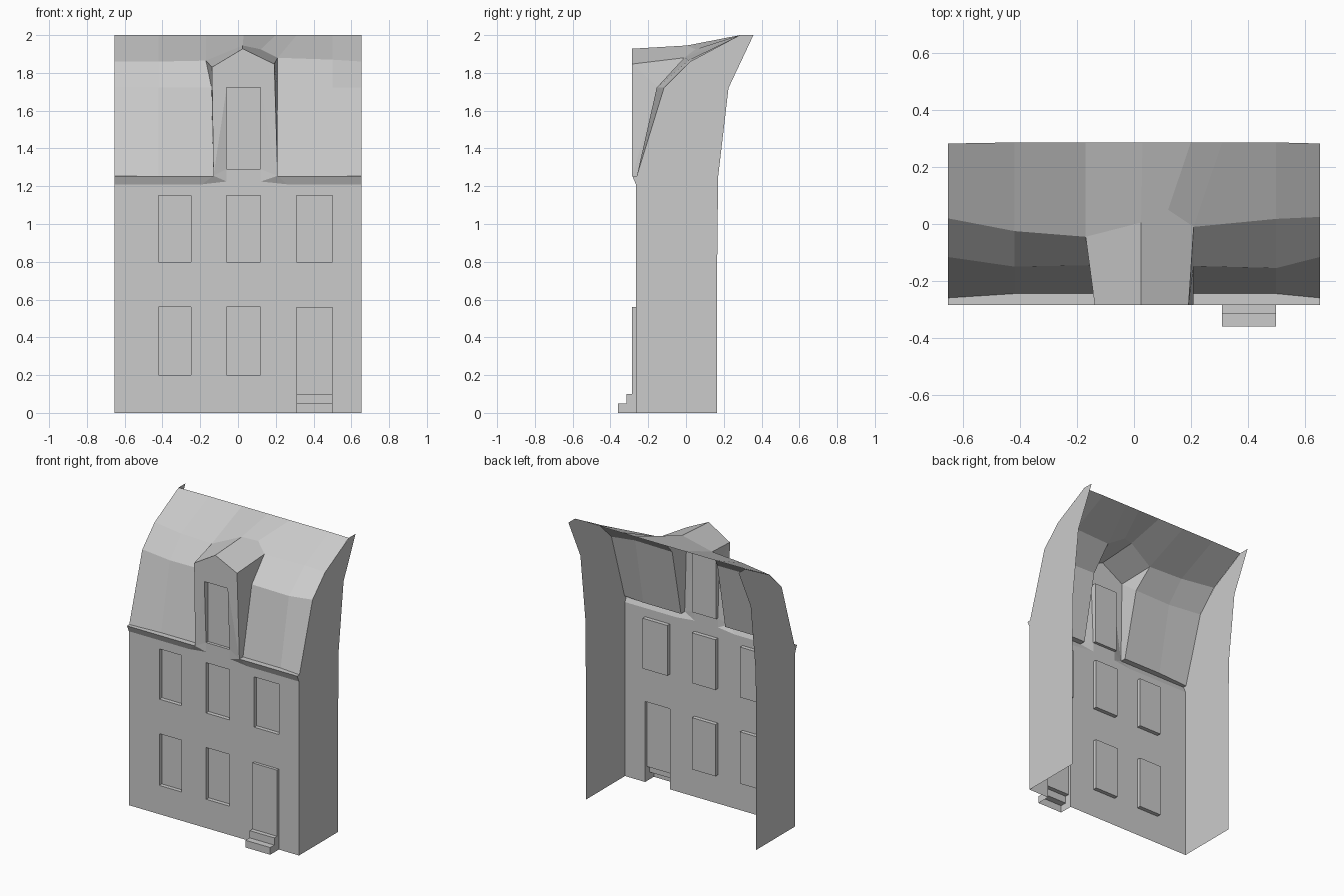
import bpy, bmesh

if "Cube" in bpy.data.objects:
    bpy.data.objects.remove(bpy.data.objects["Cube"])

def mesh_object(name, polys):
    """Build one flat-shaded sheet object from polygons given as point lists."""
    bm = bmesh.new()
    for pts in polys:
        bm.faces.new([bm.verts.new(p) for p in pts])
    bmesh.ops.remove_doubles(bm, verts=bm.verts, dist=0.0005)
    bmesh.ops.recalc_face_normals(bm, faces=bm.faces)
    me = bpy.data.meshes.new(name)
    bm.to_mesh(me)
    bm.free()
    ob = bpy.data.objects.new(name, me)
    bpy.context.collection.objects.link(ob)
    return ob

def strip(a, b):
    """Quads joining two rows of points."""
    return [[a[i], a[i + 1], b[i + 1], b[i]] for i in range(len(a) - 1)]

def loft(rows):
    return [f for a, b in zip(rows, rows[1:]) for f in strip(a, b)]

def recess(x0, x1, z0, z1, y, yi):
    """Reveals and pane of an opening set back from y to yi."""
    outer = [(x0, y, z0), (x1, y, z0), (x1, y, z1), (x0, y, z1), (x0, y, z0)]
    inner = [(p[0], yi, p[2]) for p in outer]
    return strip(outer, inner) + [inner[:4]]

W, YF, YC = 0.655, -0.265, -0.285

# Front wall with recessed windows and an opening for the door
xs = [-W, -0.42, -0.25, -0.06, 0.12, 0.31, 0.5, W]
zs = [0, 0.2, 0.56, 0.8, 1.15, 1.21]
windows = {(1, 1), (3, 1), (1, 3), (3, 3), (5, 3)}
door = {(5, 0), (5, 1)}
wall = []
for i in range(7):
    for j in range(5):
        x0, x1, z0, z1 = xs[i], xs[i + 1], zs[j], zs[j + 1]
        if (i, j) in windows:
            wall += recess(x0, x1, z0, z1, YF, YF + 0.028)
        elif (i, j) not in door:
            wall.append([(x0, YF, z0), (x1, YF, z0), (x1, YF, z1), (x0, YF, z1)])
mesh_object("front_wall", wall)

# Projecting door panel and steps, an open-backed shell
prof = [(YF, 0.56), (YC, 0.56), (YC, 0.1), (-0.315, 0.1),
        (-0.315, 0.05), (-0.36, 0.05), (-0.36, 0)]
sides = [[(x, y, z) for y, z in prof] for x in (0.31, 0.5)]
mesh_object("door_and_steps", strip(*sides) + [s + [(s[0][0], YF, 0)] for s in sides])

# Side walls, single sheets flaring backwards at the top
side = [(YF, 0), (0.165, 0), (0.165, 0.8), (0.17, 1.25), (0.225, 1.72), (0.357, 2),
        (0.285, 2), (0.022, 1.86), (-0.116, 1.722), (-0.26, 1.255), (YC, 1.255), (YF, 1.21)]
for n, x in (("left", -W), ("right", W)):
    mesh_object(n + "_side_wall", [[(x, y, z) for y, z in side]])

# Roof slopes either side of the dormer, outer edge to dormer
left = [[(-W, -0.26, 1.255), (-0.42, -0.245, 1.255), (-0.13, -0.245, 1.255)],
        [(-W, -0.116, 1.722), (-0.42, -0.15, 1.722), (-0.14, -0.145, 1.722)],
        [(-W, 0.02, 1.86), (-0.42, -0.025, 1.86), (-0.17, -0.045, 1.865)],
        [(-W, 0.283, 2), (-0.42, 0.287, 2), (-0.17, 0.287, 2)]]
right = [[(W, -0.26, 1.255), (0.5, -0.245, 1.255), (0.21, -0.245, 1.255)],
         [(W, -0.116, 1.722), (0.5, -0.155, 1.722), (0.21, -0.148, 1.722)],
         [(W, 0.025, 1.86), (0.5, 0.018, 1.87), (0.21, -0.01, 1.88)],
         [(W, 0.283, 2), (0.5, 0.287, 2), (0.31, 0.287, 2)]]
mesh_object("left_roof", loft(left))
mesh_object("right_roof", loft(right))

# Cornice: sloping underside and flat top ledge
for n, rows, xi in (("left", left, -0.19), ("right", right, 0.26)):
    r = rows[0]
    lip = [(p[0], YC, p[2]) for p in r]
    low = [(p[0], YF, 1.21) for p in r[:2]] + [(xi, YF, 1.21)]
    mesh_object(n + "_cornice", strip(low, lip) + strip(lip, r))

# Dormer roof: gable edge, ridge and sweep up to the top edge
eave_l, peak, eave_r = (-0.138, YC, 1.83), (0.025, YC, 1.928), (0.192, YC, 1.847)
mid_l, mid_p, mid_r = left[2][2], (0.025, 0.005, 1.945), right[2][2]
valley = (0.12, 0.05, 1.925)
mesh_object("dormer_roof", [
    [eave_l, peak, mid_p, mid_l], [peak, eave_r, mid_r, valley, mid_p],
    [mid_l, mid_p, (0.03, 0.287, 2), (-0.17, 0.287, 2)],
    [mid_p, valley, (0.2, 0.287, 2), (0.03, 0.287, 2)],
    [valley, mid_r, right[3][2], (0.2, 0.287, 2)]])

# Dormer cheeks
foot_l, foot_r = (-0.13, YC, 1.255), (0.21, YC, 1.255)
for n, foot, eave, rows in (("left", foot_l, eave_l, left), ("right", foot_r, eave_r, right)):
    a, b, c = (rows[k][2] for k in range(3))
    mesh_object(n + "_dormer_cheek", [[foot, a, b], [foot, b, eave], [eave, b, c]])

# Dormer front with its window and the wall blending up into it
wl, wr, zb, zt = -0.06, 0.12, 1.29, 1.722
bl, br = (wl, YF, zb), (wr, YF, zb)
tl, tr = (wl, YC, zt), (wr, YC, zt)
pl, pr = (wl, YF + 0.02, zb), (wr, YF + 0.02, zb)
ql, qr = (wl, YF + 0.02, zt), (wr, YF + 0.02, zt)
kl, kr = (wl, YF, 1.225), (wr, YF, 1.225)
sl, sr = (-0.19, YF, 1.21), (0.26, YF, 1.21)
gl, gr = (wl, YF, 1.21), (wr, YF, 1.21)
mesh_object("dormer_front", [
    [gl, gr, kr, br, bl, kl], [sl, gl, kl], [gr, sr, kr],
    [sl, kl, foot_l], [kl, bl, foot_l], [sr, kr, foot_r], [kr, br, foot_r],
    [foot_l, bl, tl], [foot_l, tl, eave_l], [foot_r, br, tr], [foot_r, tr, eave_r],
    [tl, tr, eave_r, peak, eave_l],
    [bl, br, pr, pl], [tl, tr, qr, ql], [bl, tl, ql, pl], [br, tr, qr, pr],
    [pl, pr, qr, ql]])
